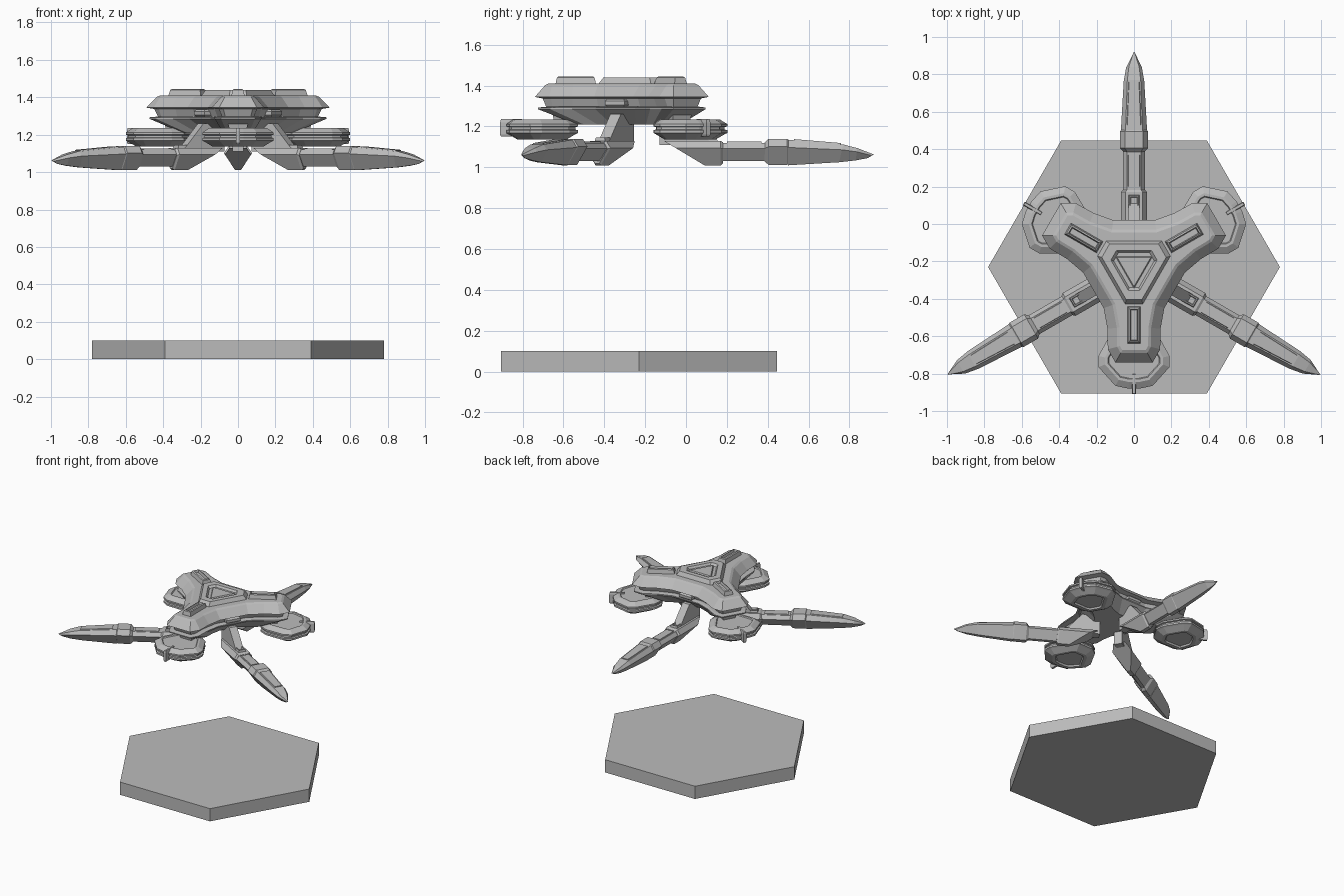
import bpy, bmesh, math
from mathutils import Vector

cube = bpy.data.objects.get("Cube")
if cube:
    bpy.data.objects.remove(cube, do_unlink=True)

CENTRE = (0, -0.23, 0)
LOBES = {"front": 270, "left": 30, "right": 150}
GUNS = {"back": 90, "front_right": 210, "front_left": 330}

grey = bpy.data.materials.new("plain_grey")
grey.use_nodes = True
grey.diffuse_color = (0.5, 0.5, 0.5, 1)
bsdf = grey.node_tree.nodes["Principled BSDF"]
bsdf.inputs["Base Color"].default_value = (0.5, 0.5, 0.5, 1)
bsdf.inputs["Roughness"].default_value = 0.7


def loft(name, rings, angles=None):
    """Skin matching rings, cap both ends, place one copy per angle."""
    bm = bmesh.new()
    loops = [[bm.verts.new(p) for p in ring] for ring in rings]
    n = len(loops[0])
    for a, b in zip(loops, loops[1:]):
        for i in range(n):
            j = (i + 1) % n
            bm.faces.new((a[i], a[j], b[j], b[i]))
    bm.faces.new(loops[0])
    bm.faces.new(loops[-1])
    bmesh.ops.recalc_face_normals(bm, faces=bm.faces)
    mesh = bpy.data.meshes.new(name)
    bm.to_mesh(mesh)
    bm.free()
    mesh.materials.append(grey)
    for side, angle in (angles or {"": 0}).items():
        ob = bpy.data.objects.new((side + "_" + name).strip("_"), mesh)
        ob.location = CENTRE
        ob.rotation_euler.z = math.radians(angle)
        bpy.context.collection.objects.link(ob)


def inset(outline, d):
    """Move each edge of a counter-clockwise outline inward by d."""
    pts = [Vector(p) for p in outline]
    out = []
    for i, p in enumerate(pts):
        e1 = (p - pts[i - 1]).normalized()
        e2 = (pts[(i + 1) % len(pts)] - p).normalized()
        n1, n2 = Vector((-e1.y, e1.x)), Vector((-e2.y, e2.x))
        out.append(p + (n1 + n2) * d / (1 + n1.dot(n2)))
    return out


def stack(name, outline, layers, angles=None):
    """Horizontal layers given as (inset, height)."""
    loft(name, [[(p[0], p[1], z) for p in inset(outline, d)] for d, z in layers], angles)


def mirrored(half):
    """Half outline from the tip inward, closed counter-clockwise."""
    return half + [(u, -w) for u, w in reversed(half)]


def threefold(points):
    out = []
    for k in range(3):
        c, s = math.cos(math.radians(120 * k + 30)), math.sin(math.radians(120 * k + 30))
        out += [(u * c - w * s, u * s + w * c) for u, w in points]
    return out


def rect(u0, u1, w):
    return [(u0, -w), (u1, -w), (u1, w), (u0, w)]


# Hexagonal stand
stack("stand", [(0.78 * math.cos(math.radians(60 * k)), 0.78 * math.sin(math.radians(60 * k)))
                for k in range(6)], [(0, 0), (0, 0.1)])

# Three-lobed hull: upper shell, recessed waist and lower bowl
lobe = [(0.51, 0.10), (0.44, 0.14), (0.33, 0.142), (0.22, 0.162)]
hull = threefold([(u, -w) for u, w in reversed(lobe)] + lobe)
stack("upper_shell", hull, [(0.05, 1.335), (0, 1.345), (0.05, 1.402), (0.065, 1.41)])
stack("hull_waist", hull, [(0.06, 1.285), (0.035, 1.345)])
under = inset(hull, 0.015)
loft("lower_bowl", [[(p.x * k, p.y * k, z) for p in under]
                    for k, z in ((0.62, 1.21), (1, 1.285), (1, 1.293), (0.9, 1.297))])

# Raised triangular hatch with a sunken middle
hatch = threefold([(0.19, -0.045), (0.19, 0.045)])
loft("top_hatch", [[(x * k, y * k, z) for x, y in hatch]
                   for k, z in ((1.06, 1.405), (0.92, 1.44), (0.66, 1.44), (0.58, 1.424))])
tri = [(0.12 * math.cos(math.radians(a)), 0.12 * math.sin(math.radians(a))) for a in (30, 150, 270)]
stack("hatch_centre", tri, [(0, 1.42), (0.008, 1.432)])

# Slotted vents on the lobes
stack("vent", rect(0.21, 0.41, 0.036),
      [(0, 1.405), (0.008, 1.44), (0.016, 1.445), (0.021, 1.425)], LOBES)

# Small lamps on the waist above each gun
stack("waist_lamp", rect(0.15, 0.24, 0.055),
      [(0.01, 1.295), (0, 1.305), (0, 1.325), (0.01, 1.335)], GUNS)

# Pods below the lobe tips, each with a groove around the rim
pod = [(u, -w) for u, w in reversed(mirrored([(0.65, 0.03), (0.635, 0.10), (0.535, 0.19),
                                              (0.475, 0.19), (0.34, 0.115), (0.30, 0.06)]))]
pod = list(reversed(pod))
area = sum(a[0] * b[1] - a[1] * b[0] for a, b in zip(pod, pod[1:] + pod[:1]))
if area < 0:
    pod.reverse()
stack("pod", pod, [(0.085, 1.148), (0.078, 1.136), (0.055, 1.136), (0.012, 1.162), (0, 1.168),
                   (0, 1.182), (0.012, 1.185), (0.012, 1.197), (0, 1.2), (0, 1.212),
                   (0.035, 1.235), (0.05, 1.235), (0.055, 1.228)], LOBES)
stack("pod_nub", rect(0.57, 0.68, 0.011), [(0.004, 1.15), (0, 1.16), (0, 1.22), (0.004, 1.236)], LOBES)
stack("pod_mount", rect(0.31, 0.43, 0.06), [(0.015, 1.22), (0, 1.29)], LOBES)


# Guns: keel-shaped sections along the barrel
def section(top_u, low_u, w, top, low):
    mid = top - 0.3 * (top - low)
    mid_u = top_u + 0.3 * (low_u - top_u)
    right = [(top_u, 0.65 * w, top), (mid_u, w, mid), (low_u, 0.22 * w, low)]
    return right + [(u, -v, z) for u, v, z in reversed(right)]


def gun_part(name, stations):
    loft(name, [section(*s) for s in stations], GUNS)


gun_part("gun_base", [(0.12, 0.32, 0.07, 1.13, 1.01), (0.40, 0.40, 0.07, 1.13, 1.01),
                      (0.412, 0.412, 0.06, 1.122, 1.02)])
gun_part("gun_neck", [(0.40, 0.40, 0.058, 1.12, 1.03), (0.64, 0.64, 0.058, 1.12, 1.03)])
gun_part("gun_collar", [(0.615, 0.615, 0.056, 1.12, 1.028), (0.635, 0.635, 0.075, 1.14, 1.012),
                        (0.725, 0.725, 0.075, 1.14, 1.012), (0.735, 0.735, 0.066, 1.132, 1.02)])
gun_part("gun_barrel", [(0.73, 0.73, 0.07, 1.135, 1.01), (1.0, 0.98, 0.055, 1.112, 1.025),
                        (1.07, 1.06, 0.042, 1.094, 1.034), (1.15, 1.12, 0.004, 1.063, 1.045)])


# Raised panels on the gun tops
def panel(name, u0, u1, w0, w1, z0, z1):
    base = [(u0, -w0, z0), (u1, -w1, z1), (u1, w1, z1), (u0, w0, z0)]
    loft(name, [[(u, w, z - 0.004) for u, w, z in base],
                [(u, w * 0.88, z + 0.006) for u, w, z in base]], GUNS)


panel("neck_panel", 0.43, 0.60, 0.034, 0.034, 1.12, 1.12)
panel("barrel_panel", 0.76, 0.99, 0.04, 0.03, 1.132, 1.113)
stack("base_slot", rect(0.25, 0.385, 0.03),
      [(0, 1.125), (0.005, 1.145), (0.011, 1.145), (0.014, 1.132)], GUNS)

# Fins that hang the guns from the hull
fin = [(0.10, 1.11), (0.36, 1.11), (0.23, 1.26), (0.10, 1.26)]
loft("gun_fin", [[(u, w, z) for u, z in fin] for w in (-0.03, 0.03)], GUNS)
